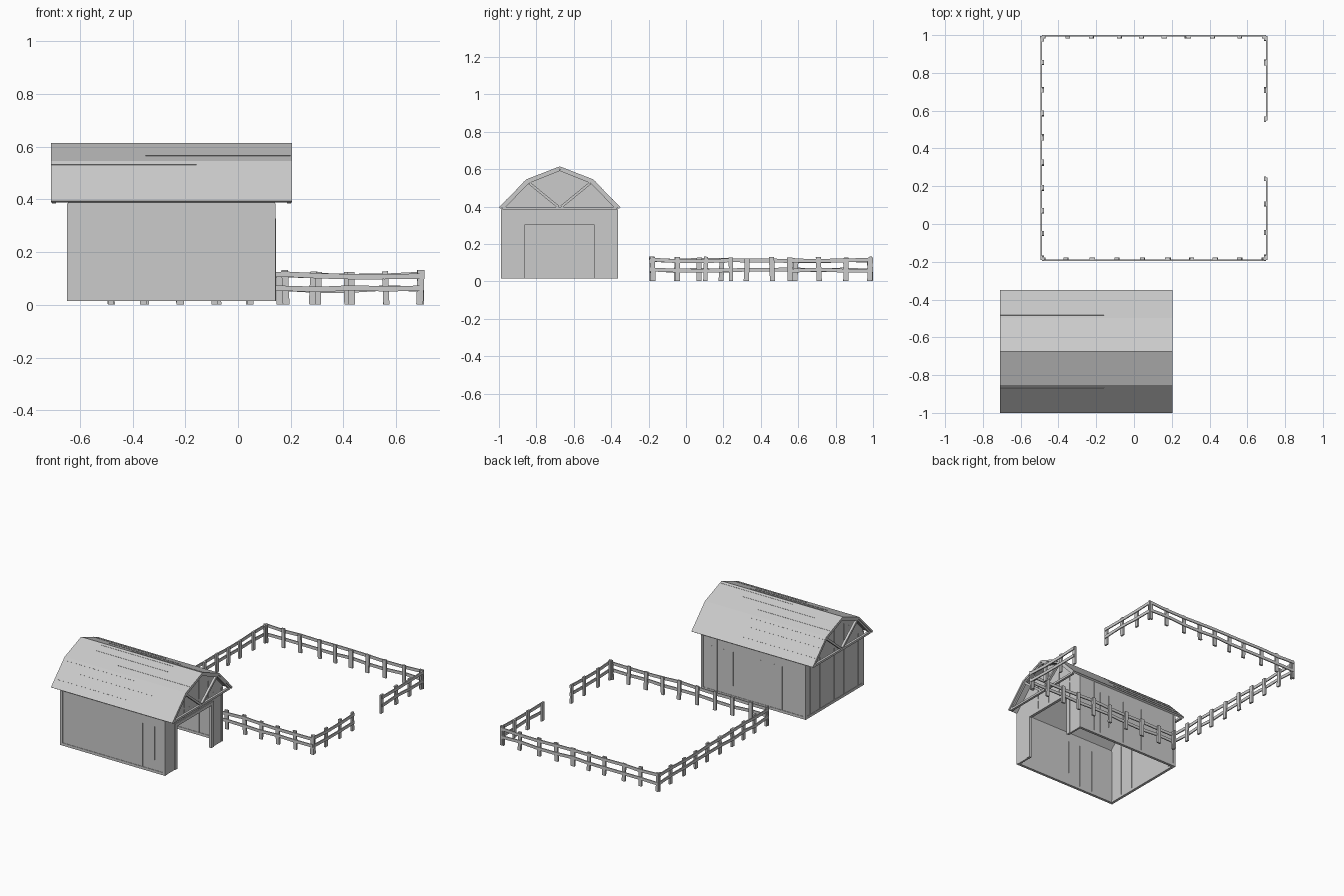
import bpy, bmesh, random
from math import atan2, hypot
from mathutils import Matrix, Vector

if "Cube" in bpy.data.objects:
    bpy.data.objects.remove(bpy.data.objects["Cube"])

random.seed(4)
YC = -0.675                  # barn ridge line
X0, X1 = -0.645, 0.14        # barn end walls
Y0, Y1 = -0.986, -0.366      # barn side walls
ZB, ZT = 0.015, 0.395        # wall bottom and eave height
RX0, RX1 = -0.71, 0.205      # roof ends


def finish(name, bm):
    bmesh.ops.recalc_face_normals(bm, faces=bm.faces)
    me = bpy.data.meshes.new(name)
    bm.to_mesh(me)
    bm.free()
    ob = bpy.data.objects.new(name, me)
    bpy.context.collection.objects.link(ob)
    return ob


def add_box(bm, a, b, rot=None):
    a, b = Vector(a), Vector(b)
    m = Matrix.Translation((a + b) / 2) @ (rot or Matrix()) @ Matrix.Diagonal((*(b - a), 1))
    bmesh.ops.create_cube(bm, size=1, matrix=m)


def boxes(name, items):
    bm = bmesh.new()
    for a, b in items:
        add_box(bm, a, b)
    return finish(name, bm)


def prism(name, pts, x0, x1):
    # y-z outline extruded along x
    bm = bmesh.new()
    f = bm.faces.new([bm.verts.new((x0, y, z)) for y, z in pts])
    r = bmesh.ops.extrude_face_region(bm, geom=[f])
    bmesh.ops.translate(bm, vec=(x1 - x0, 0, 0),
                        verts=[v for v in r["geom"] if isinstance(v, bmesh.types.BMVert)])
    return finish(name, bm)


def add_beam(bm, x0, x1, p, q, w):
    # board between two y-z points
    dy, dz = q[0] - p[0], q[1] - p[1]
    m = (Matrix.Translation(((x0 + x1) / 2, (p[0] + q[0]) / 2, (p[1] + q[1]) / 2))
         @ Matrix.Rotation(atan2(dz, dy), 4, 'X') @ Matrix.Diagonal((x1 - x0, hypot(dy, dz), w, 1)))
    bmesh.ops.create_cube(bm, size=1, matrix=m)


# Gambrel roof shell
half = [(0.325, 0.395), (0.178, 0.546), (0, 0.615)]
inner = [(0.314, 0.388), (0.172, 0.534), (0, 0.602)]


def both(h):
    return [(YC + d, z) for d, z in h] + [(YC - d, z) for d, z in reversed(h[:-1])]


prism("roof", both(half) + both(inner)[::-1], RX0, RX1)

# Roof plank seams
bm = bmesh.new()
for s in (-1, 1):
    for (d0, z0), (d1, z1) in zip(half, half[1:]):
        for t in (0.28, 0.62, 0.9):
            g = 0.012
            p = (YC + s * (d0 + (d1 - d0) * t), z0 + (z1 - z0) * t)
            q = (YC + s * (d0 + (d1 - d0) * (t + g)), z0 + (z1 - z0) * (t + g))
            a = random.choice((RX0 + 0.002, -0.55, -0.35))
            add_beam(bm, a, a + 0.55, p, q, 0.003)
finish("roof_seams", bm)

# Side walls, and end walls following the roof (the right one with a doorway)
T = 0.012
boxes("side_walls", [((X0, y, ZB), (X1, y + T, ZT)) for y in (Y0, Y1 - T)])
gable = [(Y1, ZT), (YC + 0.172, 0.535), (YC, 0.604), (YC - 0.172, 0.535), (Y0, ZT)]
prism("left_end_wall", [(Y0, ZB), (Y1, ZB)] + gable, X0, X0 + T)
D0, D1, DZ = -0.86, -0.492, 0.305
prism("right_end_wall", [(Y0, ZB), (D0, ZB), (D0, DZ), (D1, DZ), (D1, ZB), (Y1, ZB)] + gable, X1 - T, X1)

# Door frame
F = 0.026
boxes("door_frame", [
    ((X1 - 0.014, D0 - F, ZB), (X1 + 0.005, D0, DZ)),
    ((X1 - 0.014, D1, ZB), (X1 + 0.005, D1 + F, DZ)),
    ((X1 - 0.014, D0 - F, DZ), (X1 + 0.005, D1 + F, DZ + 0.022))])

# Base sills and corner boards
e = 0.003
sill = [((X0 - e, y - e, ZB), (X1 + e, y + T + e, ZB + 0.018)) for y in (Y0, Y1 - T)]
sill += [((X0 - e, Y0, ZB), (X0 + T + e, Y1, ZB + 0.018))]
boxes("base_sills", sill)
boxes("corner_boards", [((x - e, y - e, ZB), (x + T + e, y + T + e, ZT - 0.01))
                        for x in (X0, X1 - T) for y in (Y0, Y1 - T)])

# Wall plank seams, inside and outside
r = 0.0015
seams = []
for y in (Y0, Y1 - T):
    for x in (-0.6, -0.47, -0.41, -0.37, -0.31, -0.28, -0.22, -0.1, -0.03, 0.02, 0.06, 0.1):
        z0 = random.choice((ZB, ZB, 0.1))
        seams.append(((x, y - r, z0), (x + 0.003, y + T + r, random.choice((ZT - 0.01, 0.33)))))
for k in range(1, 12):
    y = Y0 + (Y1 - Y0) * k / 12
    top = 0.385
    seams.append(((X0 - r, y, ZB), (X0 + T + r, y + 0.003, top)))
    low = DZ + 0.022 if D0 - F < y < D1 + F else ZB
    seams.append(((X1 - T - r, y, low), (X1 + r, y + 0.003, top)))
    seams.append(((X1 - T - r, y, 0.40), (X1 + r, y + 0.003, 0.575 - 0.6 * abs(y - YC))))
    seams.append(((X0 - r, y, 0.40), (X0 + T + r, y + 0.003, 0.575 - 0.6 * abs(y - YC))))
seams = [s for s in seams if s[1][2] > s[0][2] + 0.02]
boxes("wall_seams", seams)

# Trusses under both roof overhangs
for name, a, b in (("right_truss", RX1 - 0.02, RX1 - 0.004), ("left_truss", RX0 + 0.004, RX0 + 0.02)):
    bm = bmesh.new()
    add_beam(bm, a, b, (YC - 0.305, 0.392), (YC + 0.305, 0.392), 0.014)
    for s in (-1, 1):
        add_beam(bm, a, b, (YC + s * 0.008, 0.399), (YC + s * 0.162, 0.525), 0.014)
        rim = [(0.305, 0.390), (0.168, 0.530), (0, 0.597)]
        for p, q in zip(rim, rim[1:]):
            add_beam(bm, a, b, (YC + s * p[0], p[1]), (YC + s * q[0], q[1]), 0.012)
    finish(name, bm)


# Fence run: posts at the given stations, uneven rails on the outside
def fence(name, axis, line, inward, stations):
    bm = bmesh.new()

    def put(u0, u1, v0, v1, z0, z1, rot):
        v0, v1 = sorted((line + inward * v0, line + inward * v1))
        if axis == 0:
            add_box(bm, (u0, v0, z0), (u1, v1, z1), Matrix.Rotation(rot, 4, 'Y'))
        else:
            add_box(bm, (v0, u0, z0), (v1, u1, z1), Matrix.Rotation(-rot, 4, 'X'))

    for u in stations:
        w = random.uniform(0.011, 0.014)
        put(u - w, u + w, 0.006, 0.018, 0.002, random.uniform(0.122, 0.134), random.uniform(-.05, .05))
    for z in (0.06, 0.112):
        h = [z + random.uniform(-0.005, 0.005) for _ in stations]
        for i in range(len(stations) - 1):
            u0, u1 = stations[i], stations[i + 1]
            put(u0 - 0.006, u1 + 0.006, 0, 0.007, (h[i] + h[i + 1]) / 2 - 0.010,
                (h[i] + h[i + 1]) / 2 + 0.010, -atan2(h[i + 1] - h[i], u1 - u0))
    finish(name, bm)


fence("fence_front", 0, -0.196, 1, [-0.482, -0.36, -0.22, -0.09, 0.045, 0.18, 0.305, 0.43, 0.56, 0.692])
fence("fence_back", 0, 1.0, -1, [-0.482, -0.35, -0.225, -0.077, 0.04, 0.16, 0.285, 0.415, 0.56, 0.692])
fence("fence_left", 1, -0.494, 1, [-0.182, -0.05, 0.07, 0.19, 0.325, 0.46, 0.585, 0.71, 0.855, 0.984])
fence("fence_right_near_gate", 1, 0.706, -1, [-0.178, -0.045, 0.105, 0.24])
fence("fence_right_far_gate", 1, 0.706, -1, [0.555, 0.71, 0.855, 0.984])
